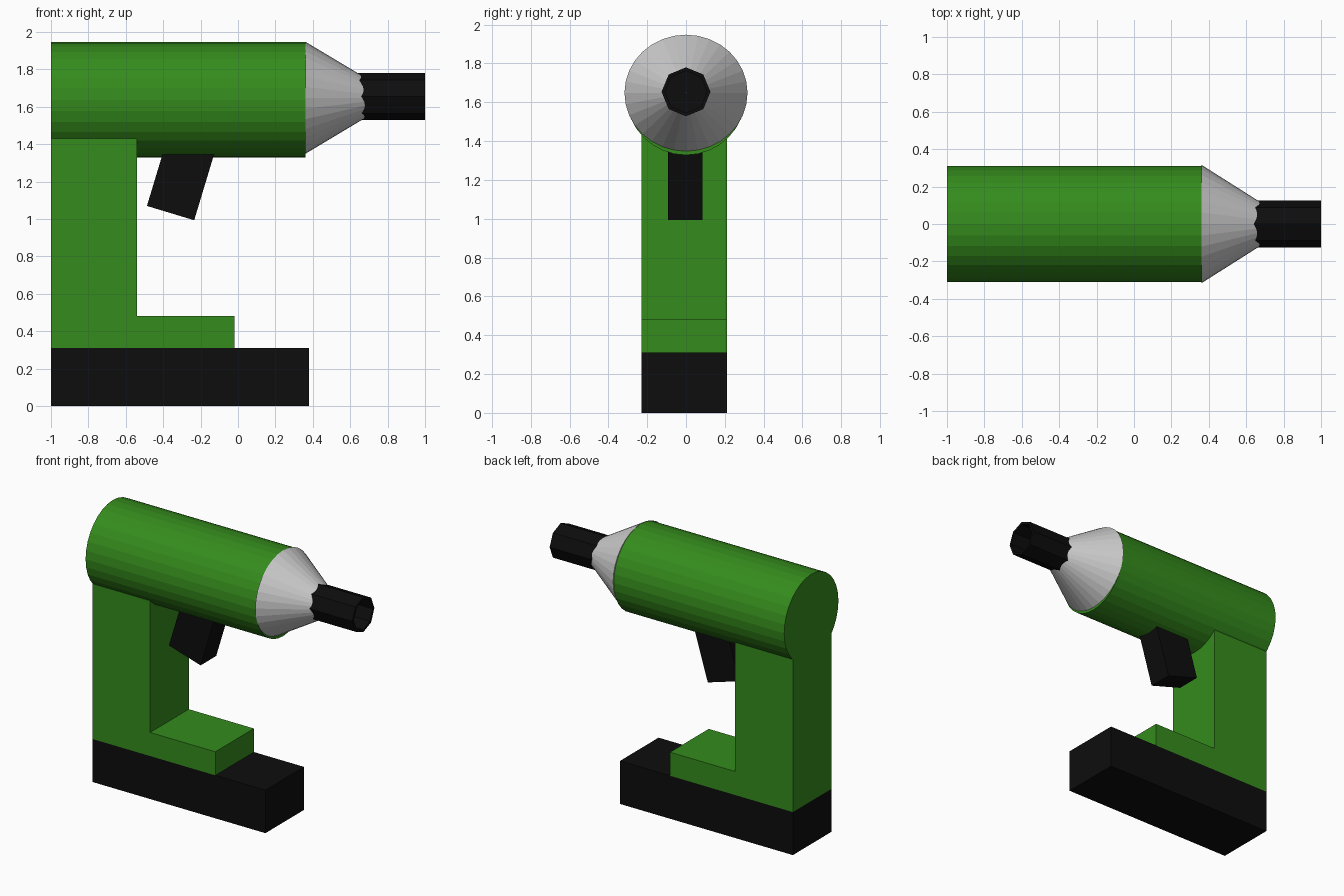
import bpy, bmesh, math
from mathutils import Matrix, Vector

if "Cube" in bpy.data.objects:
    bpy.data.objects.remove(bpy.data.objects["Cube"])


def material(name, color):
    m = bpy.data.materials.new(name)
    m.diffuse_color = (*color, 1)
    m.use_nodes = True
    m.node_tree.nodes["Principled BSDF"].inputs["Base Color"].default_value = m.diffuse_color
    return m


GREEN = material("green", (0.035, 0.26, 0.012))
BLACK = material("black", (0.004, 0.004, 0.004))


def finish(bm, name, mat=None):
    bmesh.ops.recalc_face_normals(bm, faces=bm.faces)
    mesh = bpy.data.meshes.new(name)
    bm.to_mesh(mesh)
    bm.free()
    obj = bpy.data.objects.new(name, mesh)
    bpy.context.collection.objects.link(obj)
    if mat:
        mesh.materials.append(mat)
    return obj


def lathe_x(name, rings, z, sides, mat=None, ry=1.0, rz=1.0):
    """Revolve (x, radius) rings around a lengthwise axis; radius 0 makes a point."""
    bm = bmesh.new()
    loops = []
    for x, r in rings:
        count = sides if r else 1
        loops.append([bm.verts.new((x, r * ry * math.cos(a), z + r * rz * math.sin(a)))
                      for a in (2 * math.pi * i / sides for i in range(count))])
    for a, b in zip(loops, loops[1:]):
        for i in range(sides):
            j = (i + 1) % sides
            quad = [a[i % len(a)], a[j % len(a)], b[j % len(b)], b[i % len(b)]]
            bm.faces.new(list(dict.fromkeys(quad)))
    for loop in (loops[0], loops[-1]):
        if len(loop) > 1:
            bm.faces.new(loop)
    return finish(bm, name, mat)


def extrude_y(name, profile, y0, y1, mat):
    """Extrude an (x, z) side profile across the width."""
    bm = bmesh.new()
    face = bm.faces.new([bm.verts.new((x, y0, z)) for x, z in profile])
    new = bmesh.ops.extrude_face_region(bm, geom=[face])["geom"]
    verts = [v for v in new if isinstance(v, bmesh.types.BMVert)]
    bmesh.ops.translate(bm, vec=Vector((0, y1 - y0, 0)), verts=verts)
    return finish(bm, name, mat)


# Motor housing
lathe_x("motor_housing", [(-1, 0.309), (0.36, 0.309)], 1.637, 32, GREEN)

# Grey nose cone, slightly wider than tall
lathe_x("nose_cone", [(0.36, 1), (0.86, 0)], 1.648, 32, None, 0.317, 0.30)

# Eight-sided chuck with a recessed mouth
lathe_x("chuck", [(0.64, 0.126), (1.0, 0.126), (1.0, 0.108), (0.855, 0.108)],
        1.654, 8, BLACK)

# Handle with its forward foot
extrude_y("handle", [(-1, 0.31), (-0.02, 0.31), (-0.02, 0.48), (-0.54, 0.48),
                     (-0.54, 1.43), (-1, 1.43)], -0.23, 0.21, GREEN)

# Battery base
extrude_y("battery_base", [(-1, 0), (0.38, 0), (0.38, 0.31), (-1, 0.31)],
          -0.23, 0.21, BLACK)

# Tilted trigger
bm = bmesh.new()
bmesh.ops.create_cube(bm, size=1, matrix=Matrix.Translation((-0.297, -0.003, 1.242))
                      @ Matrix.Rotation(math.radians(16.8), 4, 'Y')
                      @ Matrix.Diagonal((0.264, 0.178, 0.44, 1)))
finish(bm, "trigger", BLACK)
